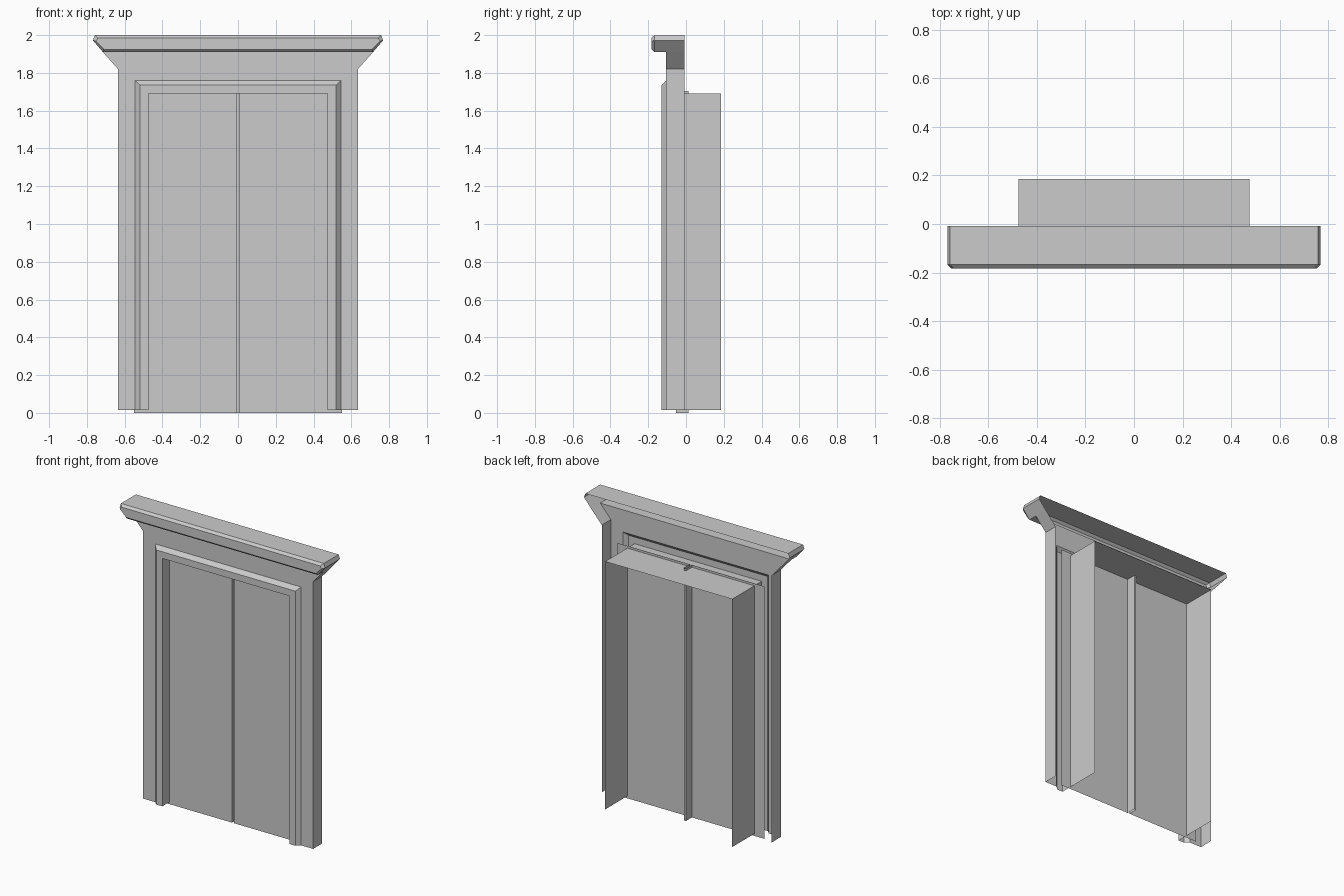
import bpy, bmesh

if "Cube" in bpy.data.objects:
    bpy.data.objects.remove(bpy.data.objects["Cube"])

BACK, FACE, TRIM, DOOR, GROOVE, DEEP = -0.008, -0.105, -0.13, -0.052, 0.012, 0.185
BASE = 0.015


def loft(name, sections, closed=False, cap=False):
    """Skin a row of (y, [(x, z), ...]) sections with flat quads."""
    bm = bmesh.new()
    rows = [[bm.verts.new((x, y, z)) for x, z in pts] for y, pts in sections]
    n = len(rows[0])
    for a, b in zip(rows, rows[1:]):
        for i in range(n if closed else n - 1):
            j = (i + 1) % n
            bm.faces.new((a[i], a[j], b[j], b[i]))
    if cap:
        bm.faces.new(rows[-1])
    bmesh.ops.recalc_face_normals(bm, faces=bm.faces)
    me = bpy.data.meshes.new(name)
    bm.to_mesh(me)
    bm.free()
    ob = bpy.data.objects.new(name, me)
    bpy.context.collection.objects.link(ob)
    return ob


def both(right):
    """Mirror a right-hand half outline (bottom to top) across x = 0."""
    return [(-x, z) for x, z in right] + right[::-1]


def arch(half, top):
    return both([(half, BASE), (half, top)])


# deep reveal, architrave face and chamfer, flat wall face
loft("door_surround", [
    (DEEP, arch(0.475, 1.69)),
    (TRIM, arch(0.475, 1.69)),
    (TRIM, arch(0.52, 1.735)),
    (FACE, arch(0.545, 1.76)),
    (FACE, arch(0.635, 1.82)),
])

# outer side walls, flared shoulders and top, open at the back
crown = [(0.715, 1.91), (0.768, 1.972), (0.758, 2.0)]
shell = both([(0.635, BASE), (0.635, 1.82)] + crown)
loft("outer_shell", [(BACK, shell), (FACE, shell)])

# flared wall face below the cornice
loft("shoulder_face", [
    (FACE, [(-0.635, 1.82), (0.635, 1.82)]),
    (FACE, [(-0.715, 1.91), (0.715, 1.91)]),
])

# projecting cornice with chamfered front
loft("cornice", [
    (FACE, both(crown)),
    (-0.167, both(crown)),
    (-0.183, both([(0.71, 1.925), (0.752, 1.968), (0.742, 1.985)])),
], closed=True, cap=True)

# two door leaves joined by a recessed centre groove
plan = [(0.55, DOOR), (0.008, DOOR), (0.008, GROOVE)]
plan = [(-x, y) for x, y in plan] + plan[::-1]
doors = loft("double_doors", [(0, [(0, 0)] * 6), (0, [(0, 1)] * 6)])
for i, v in enumerate(doors.data.vertices):
    x, y = plan[i % 6]
    v.co = (x, y, 0.0 if i < 6 else 1.705)
doors.data.update()
